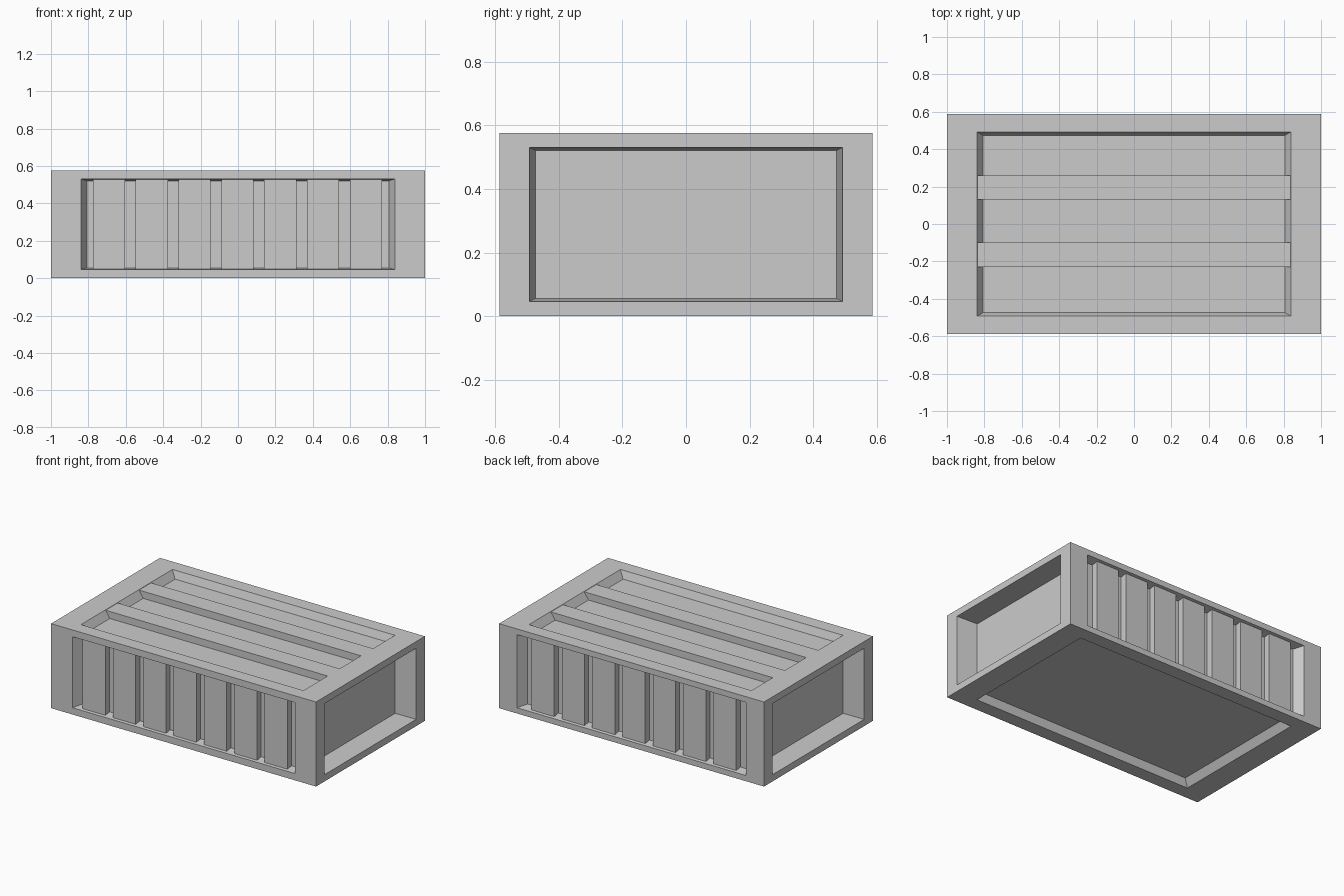
import bpy, bmesh
from mathutils import Vector

if "Cube" in bpy.data.objects:
    bpy.data.objects.remove(bpy.data.objects["Cube"])

L, W, H = 2.0, 1.174, 0.577   # overall size


def new_object(name, bm):
    bmesh.ops.recalc_face_normals(bm, faces=bm.faces)
    mesh = bpy.data.meshes.new(name)
    bm.to_mesh(mesh)
    bm.free()
    obj = bpy.data.objects.new(name, mesh)
    bpy.context.collection.objects.link(obj)
    return obj


def box(name, lo, hi):
    lo, hi = Vector(lo), Vector(hi)
    bm = bmesh.new()
    bmesh.ops.create_cube(bm, size=1)
    for v in bm.verts:
        v.co = (lo + hi) / 2 + v.co * (hi - lo)
    return new_object(name, bm)


def step(bm, face, scale, move):
    """Extrude a face, scale it about its centre and shift it."""
    f = bmesh.ops.extrude_discrete_faces(bm, faces=[face])["faces"][0]
    c = f.calc_center_median()
    for v in f.verts:
        v.co = c + (v.co - c) * scale + move
    return f


# crate body: every side has a framed, tapered recess
bm = bmesh.new()
bmesh.ops.create_cube(bm, size=1)
for v in bm.verts:
    v.co = Vector((v.co.x * L, v.co.y * W, (v.co.z + 0.5) * H))
bm.normal_update()
for face in list(bm.faces):
    n = face.normal.copy()
    depth = 0.145 if abs(n.x) > 0.5 else 0.065 if abs(n.y) > 0.5 else 0.05
    border = 0.865 if n.y > 0.5 else 0.84
    rim = step(bm, face, border, Vector())
    step(bm, rim, 0.96, -n * depth)
new_object("crate_body", bm)

# upright slats in the front and back recesses
for i in range(7):
    x = -0.69 + i * 0.229
    for side, s in (("front", -1), ("back", 1)):
        ya, yb = sorted((s * (W / 2 - 0.075), s * (W / 2 - 0.02)))
        e = 0.047 if s < 0 else 0.04
        box(f"{side}_slat_{i + 1}", (x - 0.086, ya, e), (x + 0.086, yb, H - e))

# two long slats across the lid, flush with the top
for i, y in enumerate((-0.165, 0.195)):
    box(f"lid_slat_{i + 1}", (-0.838, y - 0.065, H - 0.06), (0.838, y + 0.065, H - 0.002))
